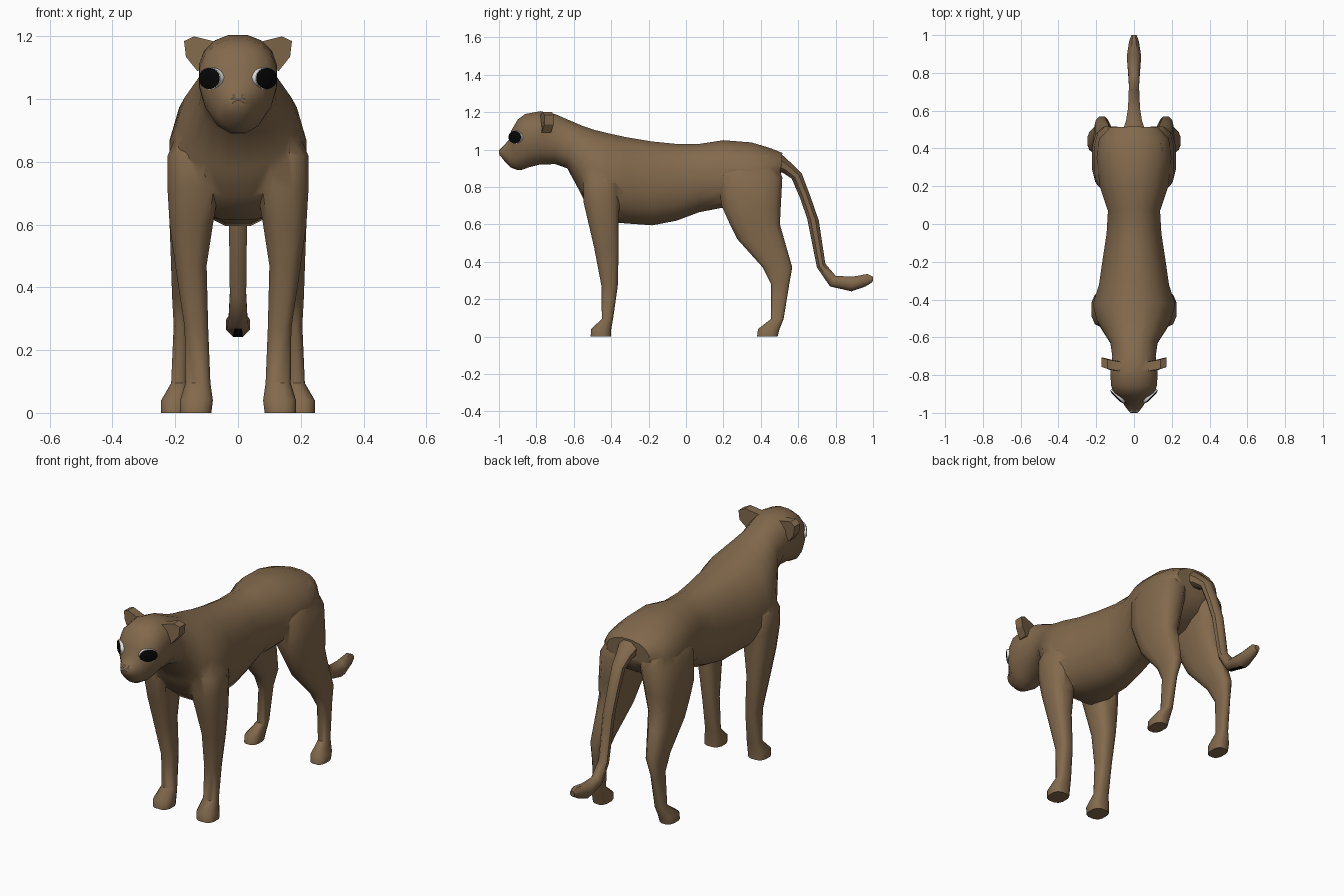
import bpy, bmesh, math
from mathutils import Vector, Matrix

if "Cube" in bpy.data.objects:
    bpy.data.objects.remove(bpy.data.objects["Cube"])


def material(name, rgb):
    m = bpy.data.materials.new(name)
    m.diffuse_color = (*rgb, 1)
    m.use_nodes = True
    m.node_tree.nodes["Principled BSDF"].inputs["Base Color"].default_value = m.diffuse_color
    return m


FUR = material("brown_fur", (0.225, 0.142, 0.073))
BLACK = material("black", (0.002, 0.002, 0.002))
WHITE = material("white", (0.8, 0.8, 0.8))


def finish(name, bm, mats, angle=45):
    bmesh.ops.recalc_face_normals(bm, faces=bm.faces)
    me = bpy.data.meshes.new(name)
    bm.to_mesh(me)
    bm.free()
    ob = bpy.data.objects.new(name, me)
    bpy.context.collection.objects.link(ob)
    for m in mats:
        me.materials.append(m)
    smooth(ob, angle)
    return ob


def smooth(ob, angle):
    bpy.ops.object.select_all(action='DESELECT')
    ob.select_set(True)
    bpy.context.view_layer.objects.active = ob
    bpy.ops.object.shade_smooth_by_angle(angle=math.radians(angle))


def loft(rings):
    """Skin a list of closed rings and cap both ends."""
    bm = bmesh.new()
    vs = [[bm.verts.new(p) for p in r] for r in rings]
    n = len(vs[0])
    for a, b in zip(vs, vs[1:]):
        for i in range(n):
            j = (i + 1) % n
            bm.faces.new((a[i], a[j], b[j], b[i]))
    bm.faces.new(vs[0])
    bm.faces.new(vs[-1])
    return bm


def unit_ring(n, power):
    """Superellipse points, -1..1."""
    out = []
    for i in range(n):
        t = 2 * math.pi * (i + 0.5) / n
        c, s = math.cos(t), math.sin(t)
        out.append((math.copysign(abs(c) ** (2 / power), c),
                    math.copysign(abs(s) ** (2 / power), s)))
    k = max(p[0] for p in out)
    return [(a / k, b / k) for a, b in out]


def spine_ring(yt, zt, yb, zb, half_w, widest=0.5, n=16, power=2.2):
    """Ring between a top and a bottom point; widest = height share of the widest line."""
    top, bot = Vector((0, yt, zt)), Vector((0, yb, zb))
    mid = bot.lerp(top, widest)
    return [Vector((half_w * a, 0, 0)) + mid + ((top - mid) * b if b > 0 else (bot - mid) * -b)
            for a, b in unit_ring(n, power)]


def leg_ring(z, x0, x1, y0, y1, side):
    cx, cy, rx, ry = (x0 + x1) / 2, (y0 + y1) / 2, (x1 - x0) / 2, (y1 - y0) / 2
    return [Vector((side * (cx + rx * a), cy + ry * b, z)) for a, b in unit_ring(12, 2.7)]


# Head, neck and trunk: y top, z top, y bottom, z bottom, half width, widest share
TRUNK = [
    (-1.0, 0.995, -0.998, 0.972, 0.018, 0.5),
    (-0.975, 1.02, -0.97, 0.938, 0.043, 0.5),
    (-0.945, 1.055, -0.935, 0.903, 0.062, 0.5),
    (-0.935, 1.10, -0.905, 0.892, 0.078, 0.6),
    (-0.90, 1.16, -0.88, 0.891, 0.108, 0.62),
    (-0.86, 1.19, -0.84, 0.905, 0.122, 0.6),
    (-0.78, 1.205, -0.78, 0.92, 0.125, 0.55),
    (-0.70, 1.19, -0.70, 0.922, 0.115, 0.5),
    (-0.62, 1.155, -0.635, 0.90, 0.125, 0.4),
    (-0.55, 1.125, -0.57, 0.78, 0.168, 0.4),
    (-0.49, 1.105, -0.525, 0.69, 0.198, 0.4),
    (-0.42, 1.088, -0.43, 0.615, 0.218, 0.4),
    (-0.32, 1.066, -0.32, 0.605, 0.185, 0.45),
    (-0.18, 1.043, -0.18, 0.595, 0.165, 0.48),
    (-0.05, 1.03, -0.05, 0.62, 0.145, 0.5),
    (0.07, 1.03, 0.07, 0.665, 0.138, 0.5),
    (0.20, 1.05, 0.20, 0.69, 0.182, 0.45),
    (0.35, 1.038, 0.35, 0.72, 0.198, 0.4),
    (0.45, 1.008, 0.45, 0.78, 0.185, 0.4),
    (0.515, 0.982, 0.505, 0.85, 0.13, 0.4),
]
body = finish("body", loft([spine_ring(*r) for r in TRUNK]), [FUR])

# Legs: z, x inner, x outer, y front, y back
FRONT = [
    (0.0, .085, .185, -.51, -.40), (0.04, .08, .185, -.507, -.40),
    (0.095, .088, .168, -.45, -.39), (0.27, .095, .17, -.452, -.365),
    (0.47, .10, .20, -.49, -.36), (0.6, .08, .218, -.52, -.36),
    (0.72, .06, .225, -.548, -.355), (0.82, .05, .224, -.55, -.36),
    (0.95, .05, .17, -.51, -.40),
]
HIND = [
    (0.0, .165, .245, .38, .49), (0.04, .16, .245, .385, .50),
    (0.095, .163, .213, .455, .522), (0.28, .155, .205, .455, .552),
    (0.37, .13, .21, .41, .568), (0.52, .10, .215, .275, .525),
    (0.6, .085, .218, .235, .502), (0.7, .06, .222, .19, .507),
    (0.85, .03, .212, .17, .515), (0.97, .02, .15, .20, .475),
]
parts = []
for side, tag in ((1, "left"), (-1, "right")):
    for rows, kind in ((FRONT, "front_leg_"), (HIND, "hind_leg_")):
        parts.append(finish(kind + tag, loft([leg_ring(*r, side) for r in rows]), [FUR]))
    # Ears: a cupped plate flaring outwards and up
    ear = [[Vector((side * x, y + dy, z)) for x, y, z in (
        (.06, -.76, 1.18), (.14, -.745, 1.20), (.172, -.735, 1.185),
        (.166, -.735, 1.135), (.13, -.75, 1.09), (.08, -.76, 1.10))] for dy in (-0.022, 0.028)]
    parts.append(finish("ear_" + tag, loft(ear), [FUR], 30))

# Fuse the legs and ears into the trunk
for p in parts:
    mod = body.modifiers.new(p.name, 'BOOLEAN')
    mod.operation, mod.solver, mod.object = 'UNION', 'EXACT', p
    bpy.context.view_layer.objects.active = body
    bpy.ops.object.modifier_apply(modifier=mod.name)
    bpy.data.objects.remove(p)
smooth(body, 45)

# Tail with an upturned tip; a dark patch sits under the end
TAIL = [
    (.50, .985, .47, .89, .06), (.56, .93, .52, .875, .042), (.62, .87, .565, .845, .033),
    (.665, .75, .61, .74, .03), (.71, .62, .648, .63, .029), (.745, .39, .70, .37, .026),
    (.80, .325, .77, .268, .03), (.89, .32, .885, .242, .038), (.97, .335, .96, .268, .026),
    (1.0, .32, .998, .292, .014),
]
bm = loft([spine_ring(*r, n=8, power=2.0) for r in TAIL])
for f in bm.faces:
    c = f.calc_center_median()
    f.material_index = int(0.82 < c.y < 0.9 and c.z < 0.262)
finish("tail", bm, [FUR, BLACK])

# Eyes: flat domes with a thin pale rim
for side, tag in ((1, "left"), (-1, "right")):
    out = Vector((side, -1, 0)).normalized()
    along = Vector((side, 1, 0)).normalized()
    for name, mat, grow, push in (("eye_rim_", WHITE, 1.05, 0.0), ("eye_", BLACK, 1.0, 0.002)):
        rings = []
        for scale, off in ((1.0, -0.02), (1.0, 0.004), (0.7, 0.008)):
            rings.append([Vector((side * .088, -.912, 1.066)) + out * (off + push)
                          + along * (a * .046 * grow * scale) + Vector((0, 0, b * .033 * grow * scale))
                          for a, b in unit_ring(20, 2)])
        finish(name + tag, loft(rings), [mat])

# Fine pale strokes across the nose
for i, (z, w) in enumerate(((1.0, .022), (1.006, .016), (1.012, .018))):
    bm = bmesh.new()
    y = -0.996 + (z - 0.995) * 1.0
    bmesh.ops.create_cube(bm, size=1, matrix=Matrix.Translation((0, y, z))
                          @ Matrix.Diagonal((2 * w, 0.006, 0.0025, 1)))
    finish("nose_stroke_%d" % (i + 1), bm, [WHITE])
